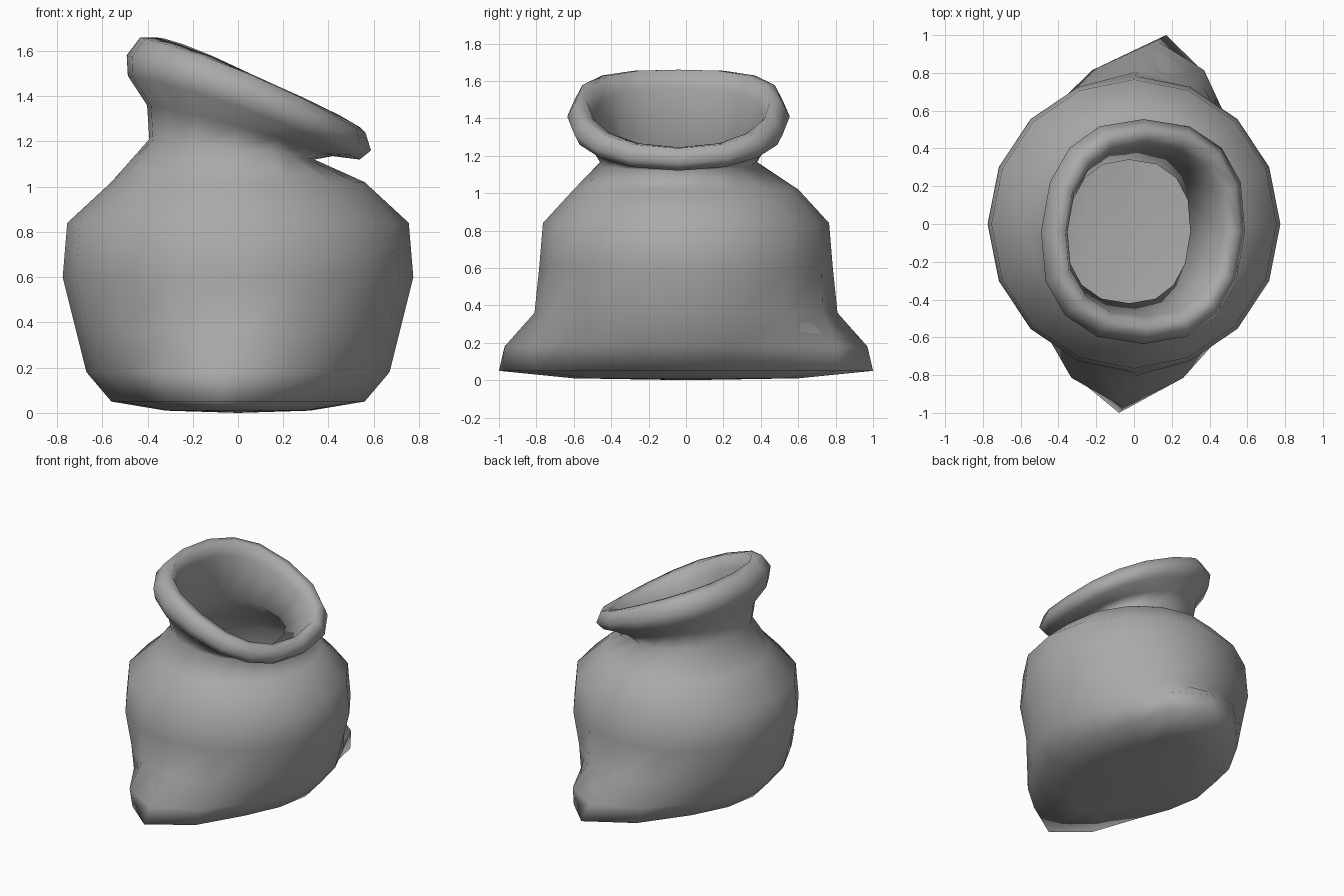
import bpy
import bmesh
from math import sin, cos, pi

cube = bpy.data.objects.get("Cube")
if cube:
    bpy.data.objects.remove(cube, do_unlink=True)

SIDES = 16
WALL = 0.05

# One flat cloth colour
cloth = bpy.data.materials.new("grey_cloth")
cloth.use_nodes = True
grey = (0.4, 0.4, 0.4, 1)
cloth.diffuse_color = grey
cloth.node_tree.nodes["Principled BSDF"].inputs["Base Color"].default_value = grey

# Belly rings: height, half width, half depth, pull of the bottom corners
belly = [
    (0.01, 0.32, 0.45, 0.15),
    (0.05, 0.56, 0.62, 0.38),
    (0.18, 0.67, 0.70, 0.27),
    (0.36, 0.715, 0.75, 0.06),
    (0.60, 0.775, 0.785, 0),
    (0.84, 0.755, 0.765, 0),
    (1.02, 0.56, 0.60, 0),
]

# Slanted neck and rolled lip: right x, z, left x, z, half depth, arch
lip = [
    (-0.39, 1.21, 0.34, 1.12, 0.42, 0),
    (-0.40, 1.36, 0.42, 1.135, 0.48, 0.02),
    (-0.485, 1.49, 0.54, 1.12, 0.565, 0.04),
    (-0.49, 1.58, 0.59, 1.16, 0.595, 0.04),
    (-0.43, 1.66, 0.565, 1.24, 0.55, 0.04),
    (-0.36, 1.66, 0.50, 1.245, 0.49, 0.04),
    (-0.35, 1.56, 0.47, 1.20, 0.455, 0.03),
    (-0.35, 1.22, 0.30, 1.13, 0.38, 0),
]


def soft(v, power):
    return abs(v) ** power * (1 if v > 0 else -1)


def belly_ring(z, rx, ry, pull):
    points = []
    for i in range(SIDES):
        c, s = cos(2 * pi * i / SIDES), sin(2 * pi * i / SIDES)
        w = abs(s) ** 6 * pull / 0.38
        lean = 0.17 if s > 0 else -0.08
        x = rx * c * (1 + 0.35 * w) + lean * w
        y = ry * s + 0.38 * w * (1 if s > 0 else -1)
        points.append((x, y, z))
    return points


def lip_ring(x0, z0, x1, z1, ry, arch):
    points = []
    for i in range(SIDES):
        c, s = cos(2 * pi * i / SIDES), sin(2 * pi * i / SIDES)
        c, s = soft(c, 0.85), soft(s, 0.85)
        t = (c + 1) / 2
        y = ry * s - 0.04
        points.append((x0 + (x1 - x0) * t + 0.05 * y * c * c, y,
                       z0 + (z1 - z0) * t + arch * s * s))
    return points


# Outer wall upward, over the lip, then the inner wall back down
rings = [belly_ring(*r) for r in belly]
rings += [lip_ring(*r) for r in lip]
for z, rx, ry, pull in reversed(belly):
    rings.append(belly_ring(z + (WALL if z < 0.3 else 0), rx - WALL, ry - WALL, pull))

bm = bmesh.new()
loops = [[bm.verts.new(p) for p in ring] for ring in rings]
for low, high in zip(loops, loops[1:]):
    for i in range(SIDES):
        j = (i + 1) % SIDES
        bm.faces.new((low[i], low[j], high[j], high[i]))
# Underside and inner floor
for loop, z, flip in ((loops[0], 0, True), (loops[-1], WALL, False)):
    centre = bm.verts.new((0, 0, z))
    for i in range(SIDES):
        tri = (loop[i], loop[(i + 1) % SIDES], centre)
        bm.faces.new(tri[::-1] if flip else tri)
for face in bm.faces:
    face.smooth = True

mesh = bpy.data.meshes.new("sack")
bm.to_mesh(mesh)
bm.free()
mesh.materials.append(cloth)
sack = bpy.data.objects.new("sack", mesh)
bpy.context.collection.objects.link(sack)
